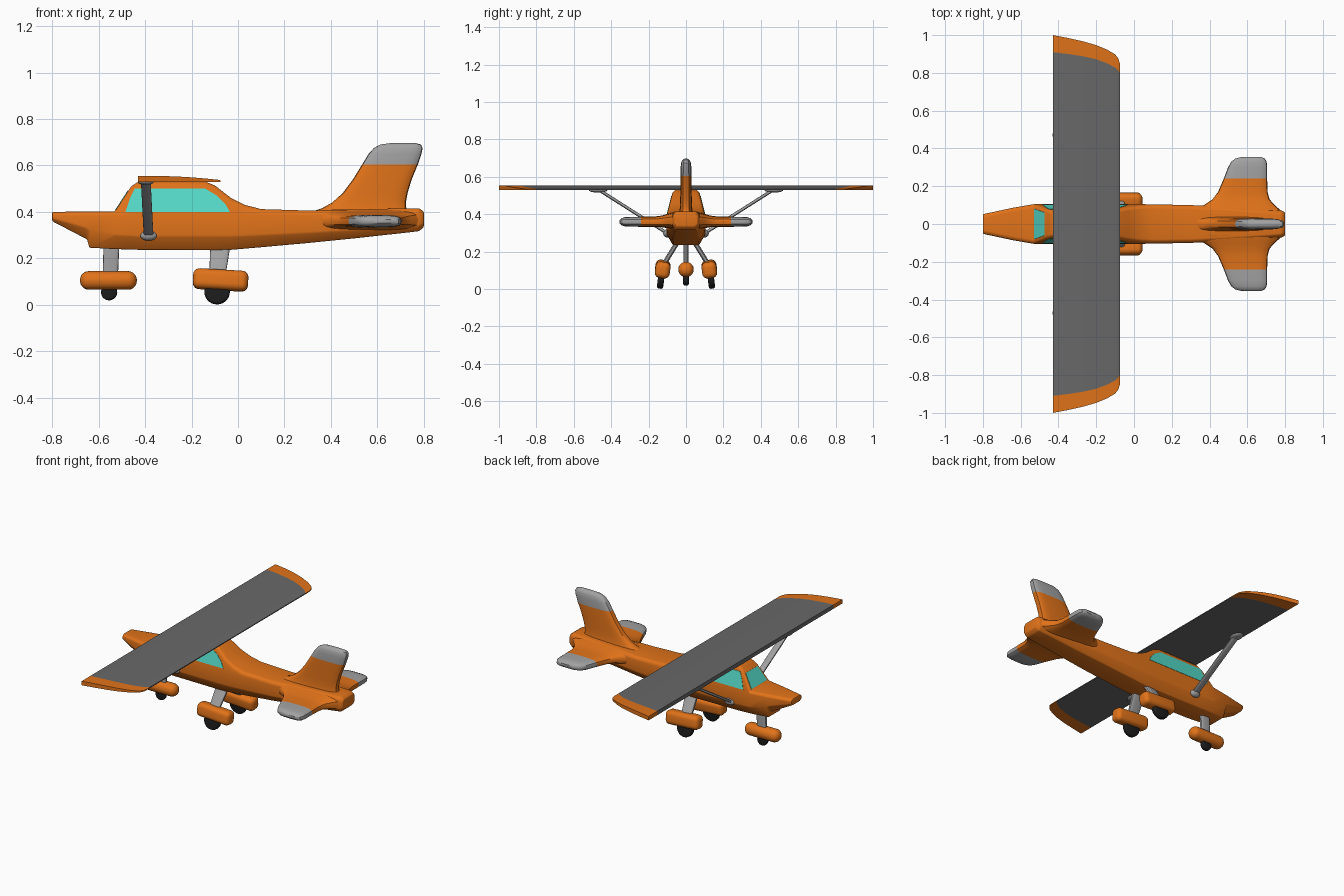
import bpy, bmesh, math

if "Cube" in bpy.data.objects:
    bpy.data.objects.remove(bpy.data.objects["Cube"])


def material(name, r, g, b):
    m = bpy.data.materials.new(name)
    m.diffuse_color = (r, g, b, 1)
    m.use_nodes = True
    m.node_tree.nodes["Principled BSDF"].inputs["Base Color"].default_value = m.diffuse_color
    return m


ORANGE = material("orange", 0.75, 0.17, 0.01)
TEAL = material("teal", 0.09, 0.70, 0.58)
DARK = material("dark_grey", 0.14, 0.14, 0.14)
LIGHT = material("light_grey", 0.36, 0.36, 0.36)
BLACK = material("black", 0.012, 0.012, 0.012)


def finish(ob, bevel=0, segments=3, angle=35):
    bpy.ops.object.select_all(action='DESELECT')
    ob.select_set(True)
    bpy.context.view_layer.objects.active = ob
    if bevel:
        mod = ob.modifiers.new("bevel", 'BEVEL')
        mod.width, mod.segments = bevel, segments
        bpy.ops.object.modifier_apply(modifier=mod.name)
    bpy.ops.object.shade_smooth_by_angle(angle=math.radians(angle))
    return ob


def loft(name, rings, mats, tip=lambda i: 0, bevel=0, segments=2):
    """Skin equal-length rings and cap the ends; tip(i) picks a segment's material."""
    bm = bmesh.new()
    vs = [[bm.verts.new(p) for p in ring] for ring in rings]
    n = len(vs[0])
    for i in range(len(vs) - 1):
        for j in range(n):
            k = (j + 1) % n
            bm.faces.new((vs[i][j], vs[i][k], vs[i + 1][k], vs[i + 1][j])).material_index = tip(i)
    bm.faces.new(vs[0]).material_index = tip(0)
    bm.faces.new(vs[-1]).material_index = tip(len(vs) - 2)
    bmesh.ops.recalc_face_normals(bm, faces=bm.faces)
    me = bpy.data.meshes.new(name)
    bm.to_mesh(me)
    bm.free()
    for m in mats:
        me.materials.append(m)
    ob = bpy.data.objects.new(name, me)
    bpy.context.collection.objects.link(ob)
    return finish(ob, bevel, segments)


def oval(a, b, power=0.6, n=20):
    """Rounded-rectangle outline with half sizes a and b."""
    pts = []
    for i in range(n):
        c, s = math.cos(2 * math.pi * i / n), math.sin(2 * math.pi * i / n)
        pts.append((a * math.copysign(abs(c) ** power, c), b * math.copysign(abs(s) ** power, s)))
    return pts


def beam(name, p0, p1, half0, half1, mat):
    rings = [[(p[0] + u, p[1] + v, p[2]) for u, v in oval(*h)] for p, h in ((p0, half0), (p1, half1))]
    return loft(name, rings, [mat])


def wall(z, w=0.105):
    """Half width of the inward-leaning cabin side at height z."""
    return w - (z - 0.385) * 0.25


# Fuselage: x, bottom half width, bottom z, half width, lower side z, shoulder z, top z
stations = [
    (-0.80, 0.035, 0.360, 0.052, 0.370, 0.392, 0.400),
    (-0.65, 0.055, 0.282, 0.084, 0.330, 0.393, 0.402),
    (-0.64, 0.060, 0.246, 0.086, 0.320, 0.393, 0.402),
    (-0.53, 0.068, 0.240, 0.105, 0.300, 0.394, 0.402),
    (-0.46, 0.070, 0.238, 0.105, 0.297, 0.496, 0.510),
    (-0.43, 0.070, 0.237, 0.105, 0.295, 0.516, 0.530),
    (-0.14, 0.070, 0.235, 0.105, 0.295, 0.516, 0.530),
    (-0.10, 0.070, 0.235, 0.105, 0.295, 0.500, 0.514),
    (-0.03, 0.070, 0.237, 0.105, 0.295, 0.445, 0.460),
    (0.03, 0.070, 0.242, 0.105, 0.297, 0.417, 0.430),
    (0.10, 0.070, 0.248, 0.104, 0.300, 0.400, 0.412),
    (0.30, 0.068, 0.266, 0.100, 0.310, 0.394, 0.406),
    (0.50, 0.062, 0.286, 0.090, 0.322, 0.396, 0.410),
    (0.70, 0.058, 0.308, 0.078, 0.335, 0.400, 0.415),
    (0.78, 0.055, 0.317, 0.072, 0.340, 0.400, 0.415),
    (0.80, 0.046, 0.335, 0.062, 0.350, 0.388, 0.402),
]
rings = []
for x, bw, zb, w, zl, zs, zt in stations:
    sw = wall(zs, w)
    half = [(bw, zb), (w, zl), (w, 0.385), (sw, zs), (sw - 0.014, zt)]
    rings.append([(x, y, z) for y, z in half] + [(x, -y, z) for y, z in reversed(half)])
loft("fuselage", rings, [ORANGE], bevel=0.006)

# Side windows and windshield
outline = [(-0.485, 0.40), (-0.465, 0.46), (-0.445, 0.50), (-0.14, 0.50),
           (-0.09, 0.47), (-0.055, 0.435), (-0.035, 0.40)]
for s, side in ((1, "left"), (-1, "right")):
    loft(side + "_window", [[(x, s * (wall(z) + d), z) for x, z in outline] for d in (-0.004, 0.002)], [TEAL])
screen = [(0.04, 0.08), (0.04, -0.08), (0.82, -0.061), (0.82, 0.061)]
loft("windshield", [[(-0.53 + 0.07 * t - 0.84 * d, y, 0.402 + 0.108 * t + 0.54 * d) for t, y in screen]
                    for d in (-0.004, 0.003)], [TEAL])

# Wing with raked tips: x, top z, tip y, colour split y
chord = [(-0.43, 0.555, 1.0, 0.91), (-0.35, 0.555, 0.985, 0.90), (-0.27, 0.553, 0.967, 0.888),
         (-0.20, 0.549, 0.947, 0.872), (-0.14, 0.544, 0.922, 0.85), (-0.10, 0.540, 0.898, 0.828),
         (-0.082, 0.538, 0.875, 0.81), (-0.075, 0.535, 0.85, 0.80)]
rings = []
for s, k in ((-1, 2), (-1, 3), (1, 3), (1, 2)):
    rings.append([(c[0], s * c[k], c[1]) for c in chord] + [(c[0], s * c[k], 0.529) for c in reversed(chord)])
loft("wing", rings, [DARK, ORANGE], lambda i: 0 if i == 1 else 1)

# Tail fin: z, leading x, trailing x, half thickness
fin = [(0.39, 0.28, 0.74, 0.042), (0.415, 0.36, 0.725, 0.036), (0.44, 0.405, 0.723, 0.032),
       (0.48, 0.45, 0.73, 0.031), (0.54, 0.495, 0.748, 0.030), (0.605, 0.535, 0.775, 0.030),
       (0.65, 0.562, 0.79, 0.029), (0.675, 0.585, 0.795, 0.026), (0.69, 0.612, 0.788, 0.019),
       (0.697, 0.66, 0.765, 0.008)]
loft("tail_fin", [[((a + b) / 2 + u, v, z) for u, v in oval((b - a) / 2, t)] for z, a, b, t in fin],
     [ORANGE, LIGHT], lambda i: int(i >= 5))

# Stabilizers: y, leading x, trailing x, half thickness, centre z
stab = [(0.06, 0.28, 0.79, 0.046, 0.365), (0.10, 0.37, 0.745, 0.038, 0.364), (0.13, 0.415, 0.718, 0.031, 0.362),
        (0.17, 0.445, 0.707, 0.028, 0.36), (0.24, 0.475, 0.705, 0.027, 0.36), (0.30, 0.498, 0.705, 0.026, 0.36),
        (0.33, 0.515, 0.702, 0.024, 0.36), (0.347, 0.537, 0.692, 0.018, 0.36), (0.355, 0.57, 0.67, 0.008, 0.36)]
for s, side in ((1, "left"), (-1, "right")):
    loft(side + "_stabilizer", [[((a + b) / 2 + u, s * y, z + v) for u, v in oval((b - a) / 2, t)]
                                for y, a, b, t, z in stab], [ORANGE, LIGHT], lambda i: int(i >= 4))


def ball(name, loc, size, mat):
    bpy.ops.mesh.primitive_uv_sphere_add(segments=20, ring_count=12, location=loc)
    ob = bpy.context.object
    ob.name, ob.scale = name, size
    ob.data.materials.append(mat)
    finish(ob)


# Wing struts with rounded end fittings
for s, side in ((1, "left"), (-1, "right")):
    beam(side + "_strut", (-0.385, s * 0.095, 0.295), (-0.397, s * 0.465, 0.53), (0.021, 0.016), (0.021, 0.016), LIGHT)
    ball(side + "_strut_root", (-0.385, s * 0.10, 0.298), (0.036, 0.022, 0.022), LIGHT)
    ball(side + "_strut_top", (-0.397, s * 0.47, 0.529), (0.034, 0.05, 0.013), LIGHT)


def wheel_set(name, pant, size, wheel, radius, width, tilt=0, pitch=0, bevel=0.035):
    """Rounded wheel cover with the wheel poking out below."""
    bpy.ops.mesh.primitive_cube_add(size=1, location=pant, rotation=(tilt, pitch, 0))
    ob = bpy.context.object
    ob.name, ob.scale = name + "_wheel_cover", size
    bpy.ops.object.transform_apply(location=False, rotation=False, scale=True)
    ob.data.materials.append(ORANGE)
    finish(ob, bevel, 5)
    bpy.ops.mesh.primitive_cylinder_add(vertices=28, radius=radius, depth=width, location=wheel,
                                        rotation=(math.pi / 2 + tilt, 0, 0))
    ob = bpy.context.object
    ob.name = name + "_wheel"
    ob.data.materials.append(BLACK)
    finish(ob, 0.01, 3)


# Landing gear
beam("nose_leg", (-0.545, 0, 0.26), (-0.55, 0, 0.12), (0.034, 0.013), (0.033, 0.013), LIGHT)
wheel_set("nose", (-0.558, 0, 0.105), (0.245, 0.082, 0.08), (-0.555, 0, 0.054), 0.035, 0.03, bevel=0.038)
for s, side in ((1, "left"), (-1, "right")):
    beam(side + "_main_leg", (-0.076, s * 0.04, 0.26), (-0.088, s * 0.12, 0.13), (0.044, 0.015), (0.035, 0.015), LIGHT)
    wheel_set(side + "_main", (-0.075, s * 0.125, 0.107), (0.238, 0.08, 0.088), (-0.09, s * 0.133, 0.057),
              0.055, 0.034, s * 0.13, 0.06, 0.028)
